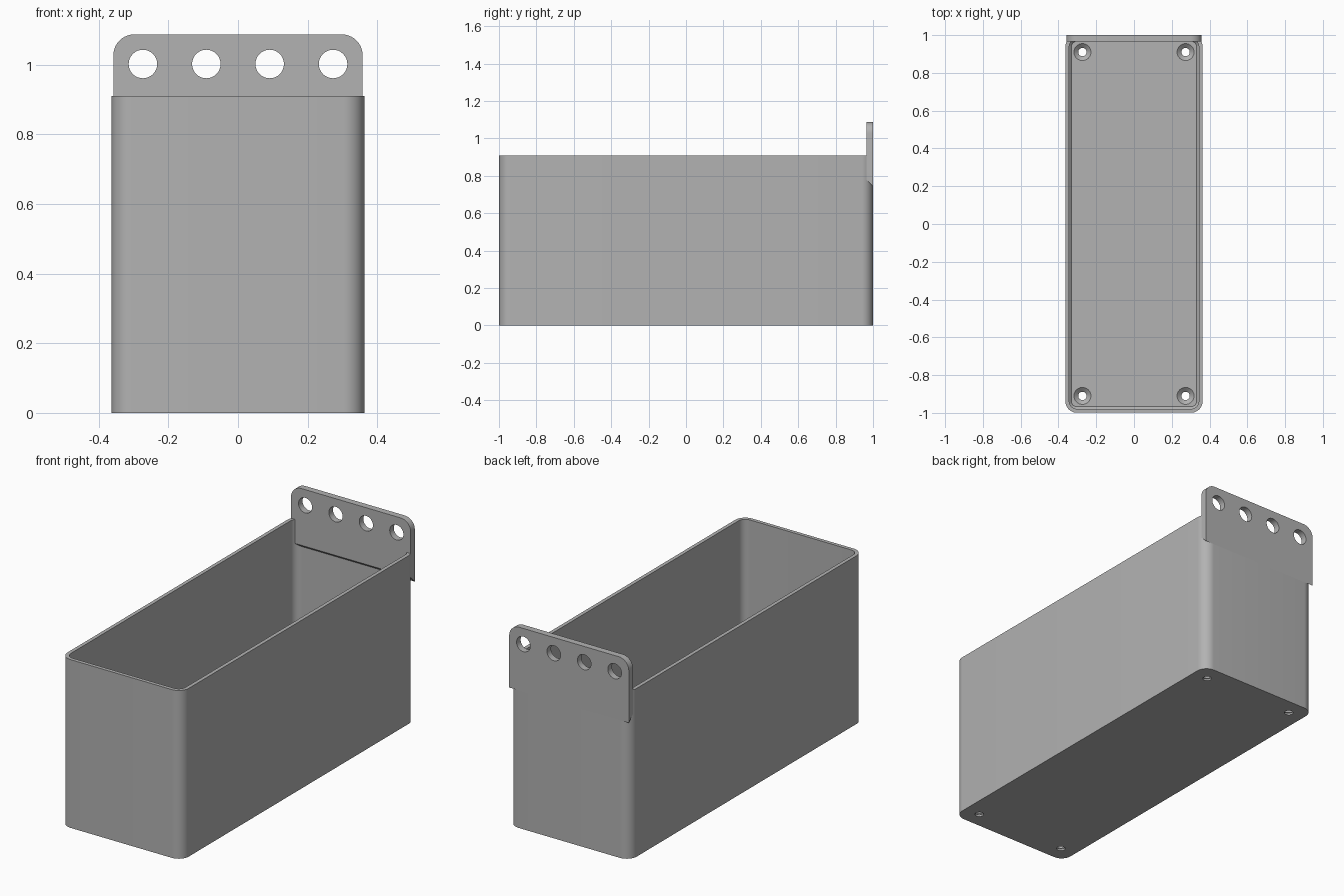
import bpy, bmesh, math

if "Cube" in bpy.data.objects:
    bpy.data.objects.remove(bpy.data.objects["Cube"])

W, L, H = 0.363, 1.0, 0.91       # half width, half length, height
WALL, FLOOR, R = 0.02, 0.03, 0.06

grey = bpy.data.materials.new("light grey")
grey.diffuse_color = (0.448, 0.448, 0.448, 1)
grey.use_nodes = True
grey.node_tree.nodes["Principled BSDF"].inputs["Base Color"].default_value = grey.diffuse_color


def make_object(name, bm):
    bmesh.ops.recalc_face_normals(bm, faces=bm.faces)
    mesh = bpy.data.meshes.new(name)
    bm.to_mesh(mesh)
    bm.free()
    mesh.materials.append(grey)
    obj = bpy.data.objects.new(name, mesh)
    bpy.context.collection.objects.link(obj)
    return obj


def arc(cx, cy, r, start, steps=10):
    return [(cx + r * math.cos(math.radians(start + 90 * i / steps)),
             cy + r * math.sin(math.radians(start + 90 * i / steps)))
            for i in range(steps + 1)]


def rounded_rect(inset):
    r, x, y = R - inset, W - R, L - 0.001 - R
    return (arc(x, y, r, 0) + arc(-x, y, r, 90)
            + arc(-x, -y, r, 180) + arc(x, -y, r, 270))


def loft(bm, rings):
    """Skin closed rings of points and cap both ends."""
    rows = [[bm.verts.new(p) for p in ring] for ring in rings]
    n = len(rows[0])
    for a, b in zip(rows, rows[1:]):
        for i in range(n):
            j = (i + 1) % n
            bm.faces.new((a[i], a[j], b[j], b[i]))
    bm.faces.new(rows[0])
    bm.faces.new(rows[-1])


def circle(r, n=32):
    return [(r * math.cos(2 * math.pi * i / n), r * math.sin(2 * math.pi * i / n))
            for i in range(n)]


def cut(obj, cutter):
    cutter.hide_render = True
    mod = obj.modifiers.new("holes", 'BOOLEAN')
    mod.operation, mod.solver, mod.object = 'DIFFERENCE', 'EXACT', cutter
    bpy.context.view_layer.objects.active = obj
    bpy.ops.object.modifier_apply(modifier=mod.name)
    bpy.data.objects.remove(cutter)


def smooth(obj):
    bpy.ops.object.select_all(action='DESELECT')
    obj.select_set(True)
    bpy.context.view_layer.objects.active = obj
    bpy.ops.object.shade_smooth_by_angle(angle=math.radians(30))


# Open bin: outer wall, rim, inner wall, small bevel round the floor
bm = bmesh.new()
profile = [(0, 0), (0, H), (WALL, H), (WALL, FLOOR + 0.012), (WALL + 0.012, FLOOR)]
loft(bm, [[(x, y, z) for x, y in rounded_rect(inset)] for inset, z in profile])
box = make_object("bin", bm)

# Countersunk screw holes in the floor
bm = bmesh.new()
for sx in (-1, 1):
    for sy in (-1, 1):
        loft(bm, [[(sx * 0.273 + x, sy * 0.91 + y, z) for x, y in circle(r)]
                  for r, z in ((0.022, -0.05), (0.022, 0.01),
                               (0.045, FLOOR), (0.045, 0.08))])
cut(box, make_object("screw_hole_cutter", bm))
smooth(box)

# Hanging plate on the back, with rounded top and slanted underside
bm = bmesh.new()
PW, TOP, PR = 0.358, 1.087, 0.06
top = arc(PW - PR, TOP - PR, PR, 0) + arc(-PW + PR, TOP - PR, PR, 90)
loft(bm, [[(x, y, z) for x, z in top + [(-PW, low), (PW, low)]]
          for y, low in ((0.965, 0.78), (1.0, 0.745))])
plate = make_object("hanging_plate", bm)

# Row of four peg holes
bm = bmesh.new()
for i in range(4):
    loft(bm, [[(-0.273 + 0.182 * i + x, y, 1.002 + z) for x, z in circle(0.041)]
              for y in (0.9, 1.1)])
cut(plate, make_object("peg_hole_cutter", bm))
smooth(plate)
